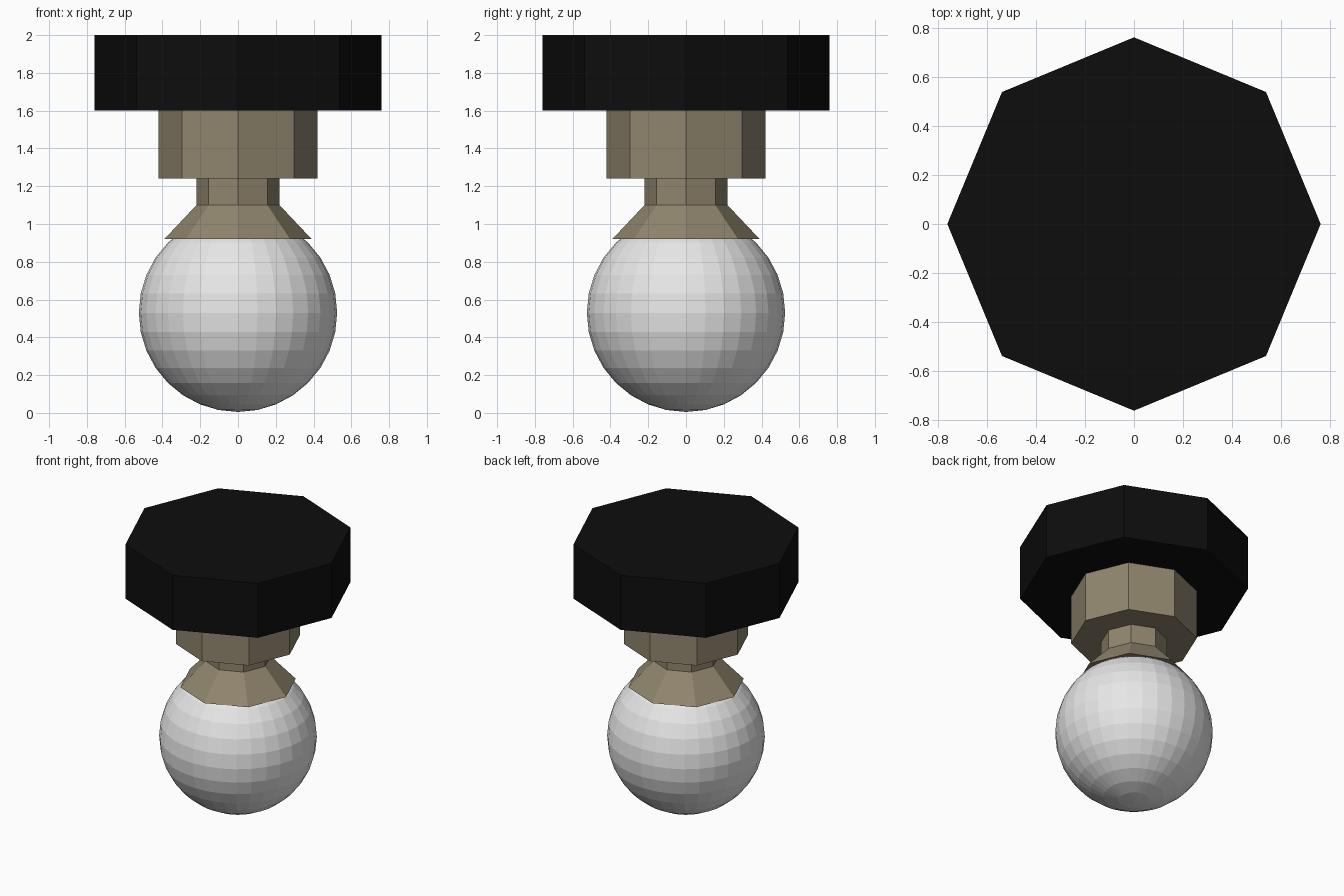
import bpy, math

if "Cube" in bpy.data.objects:
    bpy.data.objects.remove(bpy.data.objects["Cube"])

def material(name, rgb):
    m = bpy.data.materials.new(name)
    m.diffuse_color = (*rgb, 1)
    m.use_nodes = True
    m.node_tree.nodes["Principled BSDF"].inputs["Base Color"].default_value = m.diffuse_color
    return m

black = material("black", (0.004, 0.004, 0.004))
bronze = material("dull bronze", (0.28, 0.235, 0.155))
white = material("frosted white", (0.8, 0.8, 0.8))

def octagon(name, r_low, r_high, z_low, z_high, mat):
    """Eight-sided drum or cone with corners on the x and y axes."""
    bpy.ops.mesh.primitive_cone_add(vertices=8, radius1=r_low, radius2=r_high,
                                    depth=z_high - z_low,
                                    location=(0, 0, (z_low + z_high) / 2))
    ob = bpy.context.object
    ob.name = name
    ob.data.materials.append(mat)

# Ceiling mount and stepped fitting
octagon("ceiling_mount", 0.76, 0.76, 1.60, 2.00, black)
octagon("collar", 0.42, 0.42, 1.24, 1.60, bronze)
octagon("neck", 0.22, 0.22, 1.10, 1.24, bronze)
octagon("globe_cap", 0.39, 0.22, 0.92, 1.10, bronze)

# Faceted globe
bpy.ops.mesh.primitive_uv_sphere_add(segments=32, ring_count=16, radius=0.525,
                                     location=(0, 0, 0.53))
globe = bpy.context.object
globe.name = "globe"
globe.data.materials.append(white)
